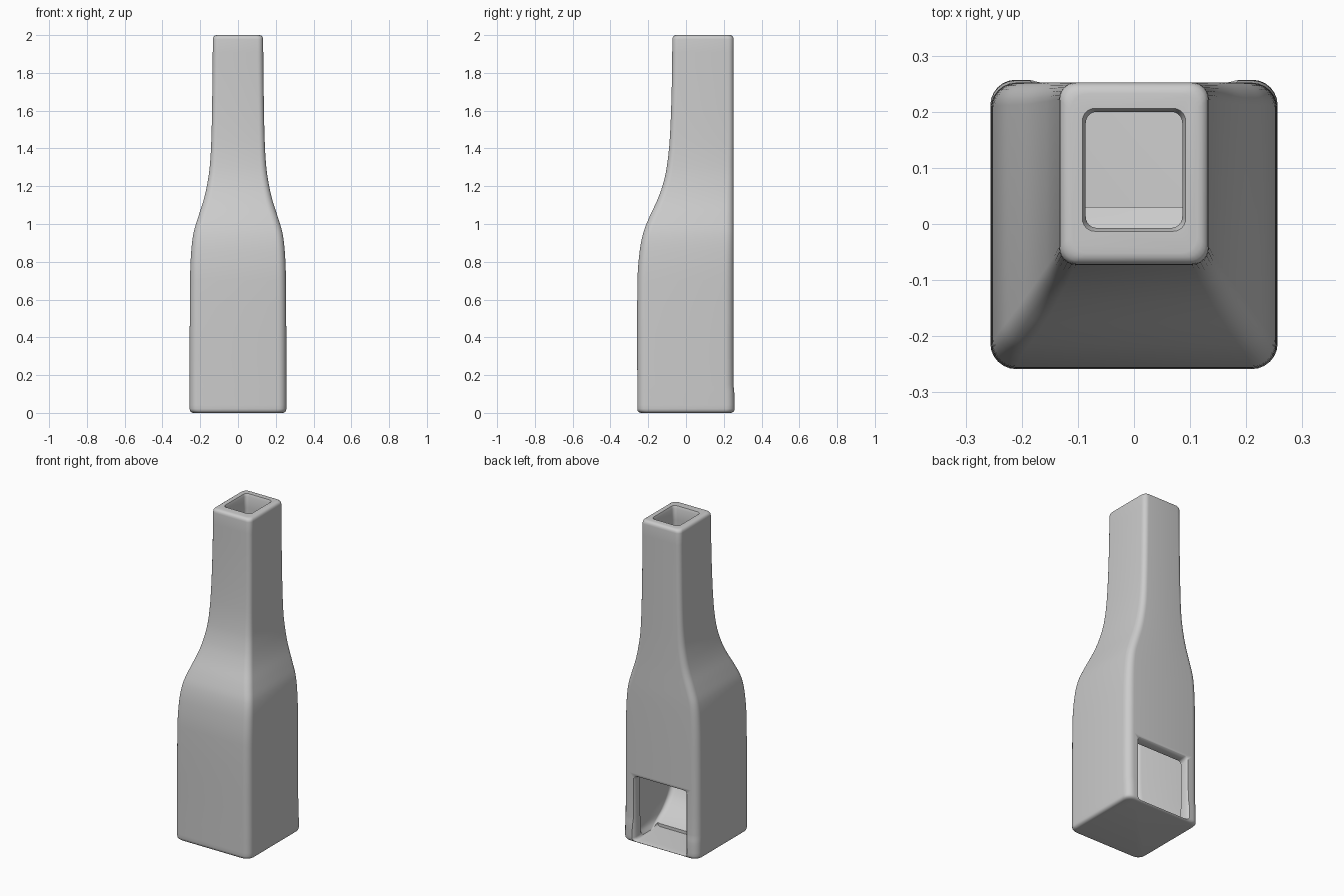
import bpy, bmesh
from math import cos, sin, pi

if "Cube" in bpy.data.objects:
    bpy.data.objects.remove(bpy.data.objects["Cube"])


def rounded(a0, a1, b0, b1, r, n=6):
    # rounded rectangle outline, counter-clockwise
    r = min(r, (a1 - a0) * 0.45, (b1 - b0) * 0.45)
    pts = []
    for k, (ca, cb) in enumerate([(a1 - r, b1 - r), (a0 + r, b1 - r),
                                  (a0 + r, b0 + r), (a1 - r, b0 + r)]):
        for i in range(n + 1):
            t = (k + i / n) * pi / 2
            pts.append((ca + r * cos(t), cb + r * sin(t)))
    return pts


def refine(keys, n=4):
    # smooth (Hermite) resampling of rows whose first value is the height
    def slope(i, c):
        a, b = keys[max(i - 1, 0)], keys[min(i + 1, len(keys) - 1)]
        return (b[c] - a[c]) / (b[0] - a[0])
    rows = []
    for i in range(len(keys) - 1):
        p, q = keys[i], keys[i + 1]
        h = q[0] - p[0]
        for j in range(n):
            t = j / n
            row = [p[0] + h * t]
            for c in range(1, len(p)):
                row.append((2*t**3 - 3*t**2 + 1) * p[c] + (3*t**2 - 2*t**3) * q[c]
                           + (t**3 - 2*t**2 + t) * h * slope(i, c)
                           + (t**3 - t**2) * h * slope(i + 1, c))
            rows.append(row)
    return rows + [list(keys[-1])]


def loft(name, rings):
    bm = bmesh.new()
    loops = [[bm.verts.new(p) for p in ring] for ring in rings]
    for a, b in zip(loops, loops[1:]):
        for i in range(len(a)):
            j = (i + 1) % len(a)
            bm.faces.new((a[i], a[j], b[j], b[i]))
    bm.faces.new(loops[0][::-1])
    bm.faces.new(loops[-1])
    bmesh.ops.recalc_face_normals(bm, faces=bm.faces)
    me = bpy.data.meshes.new(name)
    bm.to_mesh(me)
    bm.free()
    ob = bpy.data.objects.new(name, me)
    bpy.context.collection.objects.link(ob)
    return ob


def level(z, hw, front, back, r):
    return [(x, y, z) for x, y in rounded(-hw, hw, front, back, r)]


# outer shell: height, half width, front y, back y, corner radius
shell = [(0.022, .256, -.258, .257, .045), (0.1, .256, -.258, .256, .045),
         (0.15, .256, -.258, .252, .045), (0.7, .254, -.257, .252, .045),
         (0.85, .248, -.246, .252, .042), (0.95, .236, -.227, .252, .04),
         (1.03, .213, -.197, .252, .04), (1.12, .184, -.155, .252, .038),
         (1.2, .165, -.125, .252, .035), (1.3, .15, -.102, .252, .033),
         (1.45, .141, -.086, .252, .03), (1.7, .136, -.076, .252, .03),
         (1.978, .133, -.072, .252, .03)]
rows = refine(shell)


def rim(row, z_edge, side):
    # rounded top or bottom edge continuing a row
    out, r = [], 0.02
    for i in range(1, 5):
        t = i / 4 * pi / 2
        d = r * (1 - cos(t))
        out.append([z_edge - side * r * (1 - sin(t)), row[1] - d,
                    row[2] + d, row[3] - d, row[4]])
    return out


rows = rim(rows[0], 0, -1)[::-1] + rows + rim(rows[-1], 2, 1)
body = loft("chimney_body", [level(*r) for r in rows])

# inner flue, with floor sweeping up into the front wall
flue = [(0.02, .17, .07, .2, .03), (0.05, .187, -.0, .2, .03),
        (0.09, .193, -.065, .2, .03), (0.15, .198, -.125, .2, .03),
        (0.25, .2, -.175, .2, .03), (0.4, .202, -.202, .2, .03),
        (0.7, .202, -.205, .2, .03), (0.85, .196, -.192, .2, .03),
        (1.0, .173, -.155, .2, .03), (1.12, .138, -.1, .2, .025),
        (1.25, .11, -.06, .2, .022), (1.45, .094, -.03, .2, .02),
        (1.7, .089, -.016, .2, .02), (1.985, .086, -.007, .2, .02)]
frows = refine(flue) + [[2.0, .092, -.013, .206, .022], [2.03, .11, -.03, .22, .022]]
flue_cutter = loft("flue_cutter", [level(*r) for r in frows])

# back opening with a softly flared lip
mouth = [(0.03, .172, .018, .4), (0.21, .172, .012, .4), (0.235, .174, .01, .402),
         (0.25, .18, .008, .41), (0.256, .186, .006, .417), (0.3, .23, .004, .46)]
mouth_cutter = loft("mouth_cutter", [[(x, y, z) for x, z in rounded(-hw, hw, z0, z1, .02)]
                                     for y, hw, z0, z1 in mouth])

bpy.context.view_layer.objects.active = body
body.select_set(True)
for cutter in (flue_cutter, mouth_cutter):
    mod = body.modifiers.new("cut", 'BOOLEAN')
    mod.operation = 'DIFFERENCE'
    mod.solver = 'EXACT'
    mod.object = cutter
    bpy.ops.object.modifier_apply(modifier=mod.name)
    bpy.data.objects.remove(cutter)
bpy.ops.object.shade_smooth_by_angle(angle=0.7)
